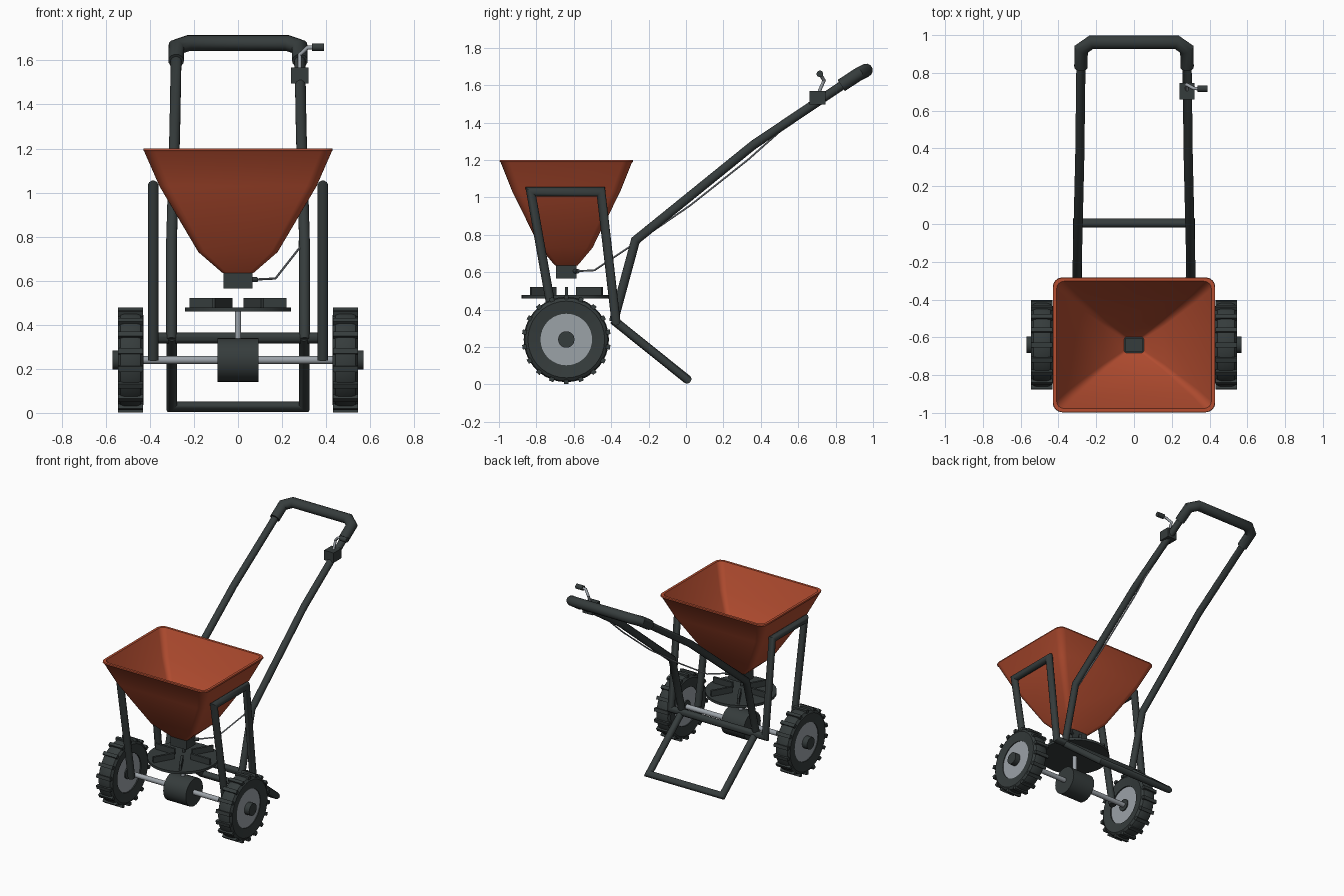
import bpy, bmesh, math
from mathutils import Vector, Matrix

if "Cube" in bpy.data.objects:
    bpy.data.objects.remove(bpy.data.objects["Cube"])


def material(name, rgb):
    m = bpy.data.materials.new(name)
    m.diffuse_color = (*rgb, 1)
    m.use_nodes = True
    m.node_tree.nodes["Principled BSDF"].inputs["Base Color"].default_value = m.diffuse_color
    return m


DARK = material("dark_paint", (0.036, 0.045, 0.045))
RED = material("hopper_red", (0.46, 0.075, 0.03))
STEEL = material("steel", (0.33, 0.36, 0.39))
CY, AZ = -0.64, 0.24          # hopper / axle centre


def finish(bm, name, mat, smooth=35):
    bmesh.ops.recalc_face_normals(bm, faces=bm.faces)
    me = bpy.data.meshes.new(name)
    bm.to_mesh(me)
    bm.free()
    ob = bpy.data.objects.new(name, me)
    bpy.context.collection.objects.link(ob)
    me.materials.append(mat)
    if smooth:
        bpy.ops.object.select_all(action='DESELECT')
        bpy.context.view_layer.objects.active = ob
        ob.select_set(True)
        bpy.ops.object.shade_smooth_by_angle(angle=math.radians(smooth))
    return ob


def bridge(bm, a, b):
    n = len(a)
    for i in range(n):
        bm.faces.new((a[i], a[(i + 1) % n], b[(i + 1) % n], b[i]))


def tube(name, pts, r, mat=DARK, sides=12):
    """Round pipe with mitred corners."""
    pts = [Vector(p) for p in pts]
    dirs = [(b - a).normalized() for a, b in zip(pts, pts[1:])]
    u = dirs[0].orthogonal().normalized()
    v = dirs[0].cross(u)
    offs = [r * (math.cos(t) * u + math.sin(t) * v)
            for t in (2 * math.pi * k / sides for k in range(sides))]
    bm = bmesh.new()
    rings = [[bm.verts.new(pts[0] + o) for o in offs]]
    for i in range(1, len(pts)):
        d = dirs[i - 1]
        nxt = dirs[min(i, len(dirs) - 1)]
        n = (d + nxt).normalized()
        rings.append([bm.verts.new(pts[i] + o - d * (o.dot(n) / d.dot(n))) for o in offs])
        bridge(bm, rings[-2], rings[-1])
        q = d.rotation_difference(nxt)
        offs = [q @ o for o in offs]
    bm.faces.new(rings[0])
    bm.faces.new(rings[-1])
    return finish(bm, name, mat, 40)


def add_box(bm, centre, size, rot=Matrix()):
    bmesh.ops.create_cube(bm, size=1, matrix=Matrix.Translation(centre) @ rot @ Matrix.Diagonal((*size, 1)))


def box(name, centre, size, mat=DARK):
    bm = bmesh.new()
    add_box(bm, centre, size)
    return finish(bm, name, mat, 0)


def lathe_x(name, profile, mat, seg=36, closed=True):
    """Spin (radius, x) profile about the axle line."""
    bm = bmesh.new()
    rings = [[bm.verts.new((x, CY + r * math.cos(2 * math.pi * k / seg), AZ + r * math.sin(2 * math.pi * k / seg)))
              for k in range(seg)] for r, x in profile]
    for a, b in zip(rings, rings[1:]):
        bridge(bm, a, b)
    if closed:
        bridge(bm, rings[-1], rings[0])
    else:
        bm.faces.new(rings[0])
        bm.faces.new(rings[-1])
    return finish(bm, name, mat)


# Hopper: rounded-rectangle rings, outside up and inside back down
def rounded_ring(bm, hx, hy, z, rad):
    out = []
    for q, (sx, sy) in enumerate(((1, 1), (-1, 1), (-1, -1), (1, -1))):
        for k in range(5):
            t = math.pi / 2 * (q + k / 4)
            out.append(bm.verts.new((sx * (hx - rad) + rad * math.cos(t),
                                     CY + sy * (hy - rad) + rad * math.sin(t), z)))
    return out


outer = [(0.07, 0.06, 0.635, 0.02), (0.18, 0.14, 0.73, 0.03), (0.357, 0.288, 1.03, 0.045),
         (0.425, 0.35, 1.185, 0.05), (0.43, 0.357, 1.192, 0.05), (0.428, 0.355, 1.2, 0.05)]
inner = [(0.41, 0.337, 1.2, 0.04), (0.338, 0.269, 1.03, 0.035), (0.162, 0.122, 0.74, 0.02), (0.052, 0.042, 0.645, 0.012)]
bm = bmesh.new()
rings = [rounded_ring(bm, *p) for p in outer + inner]
for a, b in zip(rings, rings[1:] + rings[:1]):
    bridge(bm, a, b)
finish(bm, "hopper", RED, 30)

# Outlet gate under the hopper
box("outlet_gate", (0, CY, 0.603), (0.13, 0.11, 0.075))
box("outlet_flap", (0, CY, 0.65), (0.09, 0.075, 0.03))
tube("cable_ferrule", [(0.05, -0.6, 0.605), (0.085, -0.578, 0.605)], 0.012)

# Spreader disc with six radial fins
bm = bmesh.new()
bmesh.ops.create_cone(bm, cap_ends=True, segments=36, radius1=0.24, radius2=0.24, depth=0.018,
                      matrix=Matrix.Translation((0, CY, 0.469)))
for k in range(6):
    rot = Matrix.Rotation(k * math.pi / 3, 4, 'Z')
    add_box(bm, Vector((0, CY, 0.498)) + rot @ Vector((0.143, 0, 0)), (0.155, 0.016, 0.045), rot)
finish(bm, "spreader_disc", DARK)
tube("spreader_shaft", [(0, CY, 0.3), (0, CY, 0.475)], 0.015, STEEL)

# Gearbox and axle
lathe_x("gearbox", [(0.1, -0.092), (0.1, 0.092)], DARK, 24, False)
tube("axle", [(-0.55, CY, AZ), (0.55, CY, AZ)], 0.018, STEEL, 16)

# Wheels
for s, side in ((-1, "left"), (1, "right")):
    lathe_x(side + "_tyre", [(r, s * x) for r, x in
            ((0.138, 0.44), (0.205, 0.43), (0.222, 0.442), (0.228, 0.46), (0.228, 0.515),
             (0.222, 0.533), (0.205, 0.545), (0.138, 0.535))], DARK)
    lathe_x(side + "_rim", [(0.14, s * 0.448), (0.14, s * 0.53)], STEEL, 36, False)
    lathe_x(side + "_hub", [(0.044, s * 0.44), (0.044, s * 0.57)], DARK, 20, False)
    bm = bmesh.new()
    for k in range(18):
        rot = Matrix.Rotation(k * math.pi / 9, 4, 'X')
        add_box(bm, Vector((s * 0.4875, CY, AZ)) + rot @ Vector((0, 0, 0.227)), (0.113, 0.025, 0.022), rot)
    finish(bm, side + "_tyre_treads", DARK, 0)


def mirrored(half):
    """Right half path continued over the cross bar to the left half."""
    return half + [(-x, y, z) for x, y, z in reversed(half)]


# Tube frame: side hoops joined by the rear cross bar, stand and handle
tube("side_frame", mirrored([(0.385, -0.69, 0.24), (0.385, -0.83, 1.03), (0.385, -0.455, 1.03),
                             (0.385, -0.375, 0.34)]), 0.025)
tube("rear_stand", mirrored([(0.3, -0.39, 0.345), (0.3, 0.005, 0.028)]), 0.024)
tube("handle_frame", mirrored([(0.302, -0.388, 0.335), (0.302, -0.27, 0.77), (0.287, 0.36, 1.28),
                               (0.28, 0.925, 1.66), (0.225, 0.963, 1.679)]), 0.025)
tube("handle_grip", mirrored([(0.281, 0.83, 1.598), (0.28, 0.925, 1.66), (0.225, 0.963, 1.679)]), 0.036)

# Flow control lever and cable
box("lever_housing", (0.28, 0.703, 1.532), (0.078, 0.088, 0.072))
tube("lever_rod", [(0.28, 0.71, 1.56), (0.28, 0.738, 1.625), (0.315, 0.718, 1.658), (0.35, 0.716, 1.66)], 0.009, STEEL)
tube("lever_knob", [(0.335, 0.716, 1.66), (0.39, 0.716, 1.66)], 0.018)
tube("control_cable", [(0.07, -0.588, 0.605), (0.17, -0.49, 0.61), (0.28, -0.28, 0.75), (0.284, 0.02, 0.955),
                       (0.28, 0.33, 1.2), (0.28, 0.68, 1.51)], 0.005, STEEL, 8)
